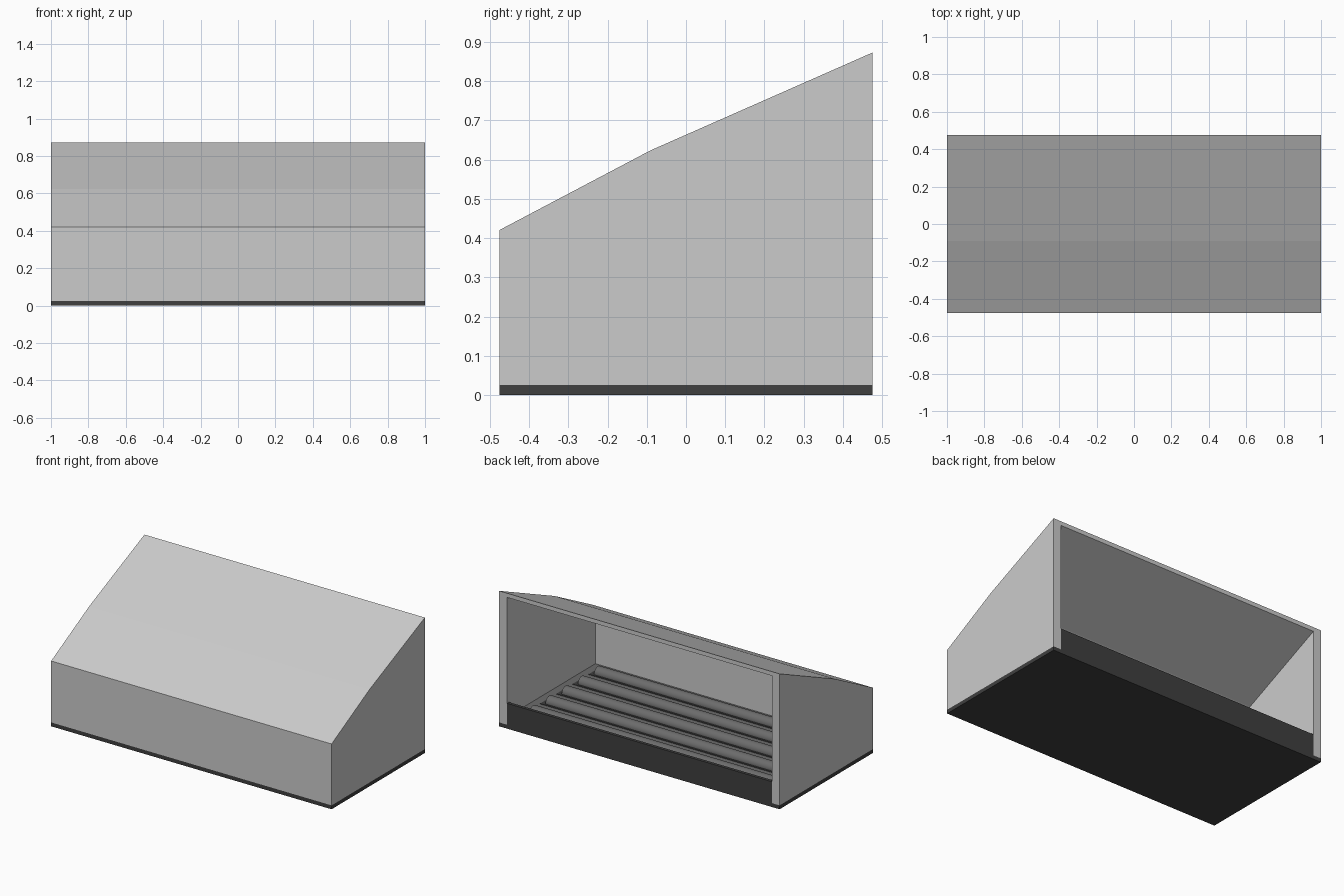
import bpy, bmesh, math
from mathutils import Matrix

if "Cube" in bpy.data.objects:
    bpy.data.objects.remove(bpy.data.objects["Cube"])


def material(name, v):
    m = bpy.data.materials.new(name)
    m.diffuse_color = (v, v, v, 1)
    m.use_nodes = True
    m.node_tree.nodes["Principled BSDF"].inputs["Base Color"].default_value = m.diffuse_color
    return m


LIGHT = material("light grey shell", 0.6)
DARK = material("dark charcoal", 0.05)
MID = material("mid grey metal", 0.15)


def finish(name, bm, mat):
    bmesh.ops.recalc_face_normals(bm, faces=bm.faces)
    me = bpy.data.meshes.new(name)
    bm.to_mesh(me)
    bm.free()
    me.materials.append(mat)
    ob = bpy.data.objects.new(name, me)
    bpy.context.collection.objects.link(ob)
    return ob


def box(name, x0, x1, y0, y1, z0, z1, mat):
    bm = bmesh.new()
    bmesh.ops.create_cube(bm, size=1)
    for v in bm.verts:
        v.co = (x1 if v.co.x > 0 else x0, y1 if v.co.y > 0 else y0, z1 if v.co.z > 0 else z0)
    return finish(name, bm, mat)


def prism(name, profile, half_width, mat):
    # (y, z) outline extruded across x
    bm = bmesh.new()
    f = bm.faces.new([bm.verts.new((-half_width, y, z)) for y, z in profile])
    ext = bmesh.ops.extrude_face_region(bm, geom=[f])
    new = [g for g in ext["geom"] if isinstance(g, bmesh.types.BMVert)]
    bmesh.ops.translate(bm, verts=new, vec=(2 * half_width, 0, 0))
    return finish(name, bm, mat)


def roller(name, y, z, r, half_len, mat):
    bm = bmesh.new()
    bmesh.ops.create_cone(bm, cap_ends=True, segments=24, radius1=r, radius2=r, depth=2 * half_len,
                          matrix=Matrix.Translation((0, y, z)) @ Matrix.Rotation(math.pi / 2, 4, 'Y'))
    for f in bm.faces:
        f.smooth = len(f.verts) == 4
    for e in bm.edges:
        e.smooth = all(len(f.verts) == 4 for f in e.link_faces)
    return finish(name, bm, mat)


# Sloped shell, hollowed out and open at the back and underneath
shell = prism("sloped_shell", [(-.475, .025), (.475, .025), (.475, .873), (-.09, .624), (-.475, .421)], 1, LIGHT)
cutter = prism("shell_cutter", [(-.427, -.1), (.6, -.1), (.6, .901), (-.09, .597), (-.427, .419)], .945, LIGHT)
cut = shell.modifiers.new("hollow", 'BOOLEAN')
cut.operation = 'DIFFERENCE'
cut.solver = 'EXACT'
cut.object = cutter
bpy.context.view_layer.objects.active = shell
bpy.ops.object.modifier_apply(modifier=cut.name)
bpy.data.objects.remove(cutter)

# Base plate, back lip and raised floor
box("base_plate", -1, 1, -.475, .475, 0, .025, DARK)
box("back_lip", -.945, .945, .455, .475, .025, .163, DARK)
box("floor_tray", -.945, .945, -.427, .455, .025, .074, MID)

# Rollers half sunk in dark slots
for i in range(5):
    y = -.33 + .165 * i
    box(f"roller_slot_{i}", -.89, .89, y - .05, y + .05, .072, .077, DARK)
    roller(f"roller_{i}", y, .08, .038, .86, MID)
